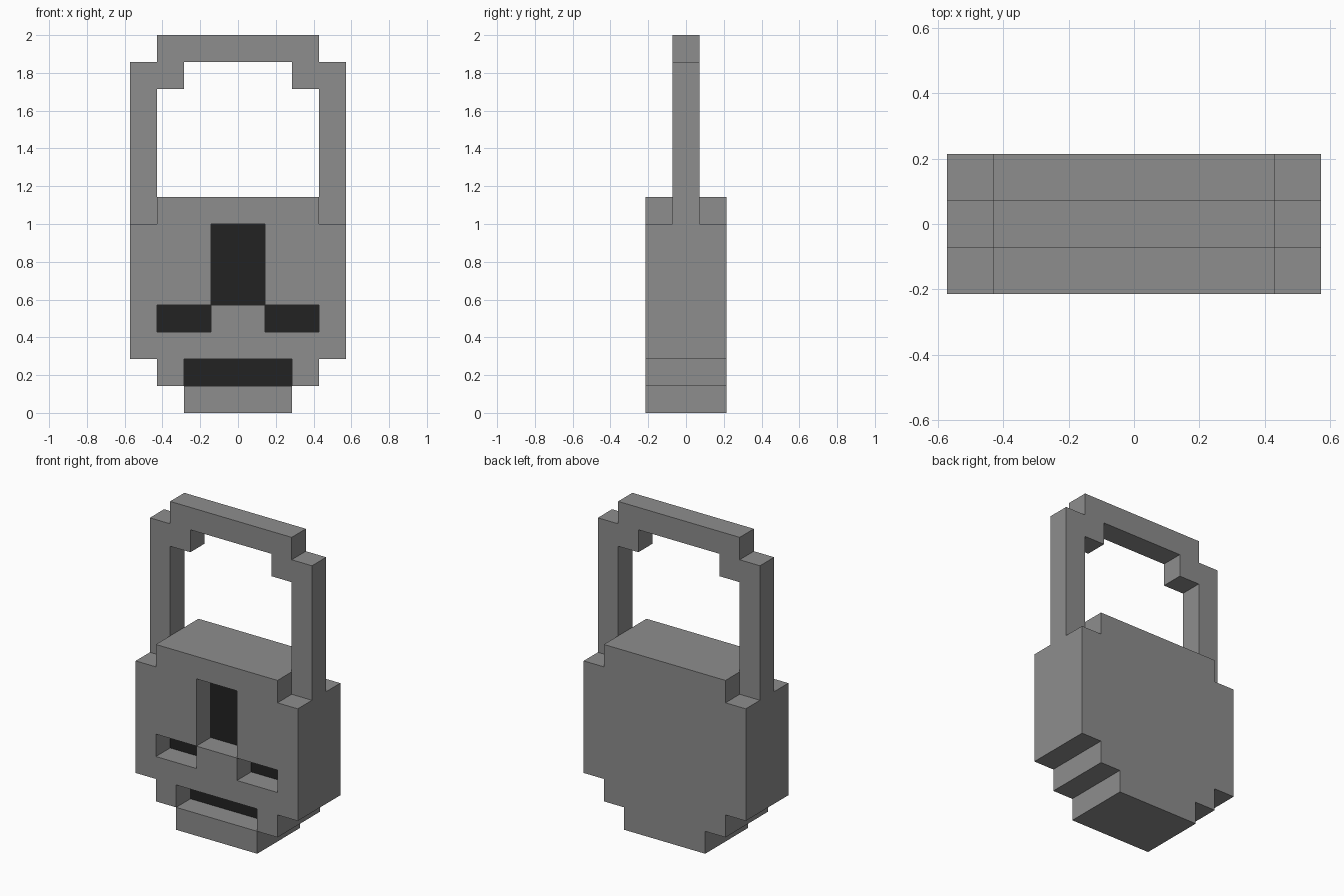
import bpy
import bmesh

if "Cube" in bpy.data.objects:
    bpy.data.objects.remove(bpy.data.objects["Cube"], do_unlink=True)

U = 1 / 7  # size of one block


def make_material(name, value):
    mat = bpy.data.materials.new(name)
    mat.use_nodes = True
    colour = (value, value, value, 1)
    mat.diffuse_color = colour
    bsdf = mat.node_tree.nodes["Principled BSDF"]
    bsdf.inputs["Base Color"].default_value = colour
    bsdf.inputs["Roughness"].default_value = 0.8
    return mat


GREY = make_material("metal_grey", 0.27)
BLACK = make_material("recess_black", 0.016)


def block_relief(name, rows, base, front, back, recess=0.0):
    """Closed shell from rows of blocks (top row first): # full, o recessed with a black floor."""
    cells = {}
    for r, row in enumerate(rows):
        for c, mark in enumerate(row):
            if mark != ".":
                cells[c - len(row) // 2, base + len(rows) - 1 - r] = mark
    depth = {k: front + (recess if m == "o" else 0) for k, m in cells.items()}

    bm = bmesh.new()
    verts = {}

    def face(points, material=0):
        for p in points:
            if p not in verts:
                verts[p] = bm.verts.new([v * U for v in p])
        bm.faces.new([verts[p] for p in points]).material_index = material

    for (x, z), f in depth.items():
        ring = [(x, z), (x + 1, z), (x + 1, z + 1), (x, z + 1)]
        face([(a, f, b) for a, b in ring], int(cells[x, z] == "o"))
        face([(a, back, b) for a, b in reversed(ring)])
        # walls down to any deeper or empty neighbour
        for i, (dx, dz) in enumerate([(0, -1), (1, 0), (0, 1), (-1, 0)]):
            (a, b), (c, d) = ring[i], ring[(i + 1) % 4]
            other = depth.get((x + dx, z + dz), back)
            if other > f:
                face([(c, f, d), (a, f, b), (a, other, b), (c, other, d)])

    bmesh.ops.recalc_face_normals(bm, faces=bm.faces) if recess == 0 else None
    mesh = bpy.data.meshes.new(name)
    bm.to_mesh(mesh)
    bm.free()
    mesh.materials.append(GREY)
    if recess:
        mesh.materials.append(BLACK)
    obj = bpy.data.objects.new(name, mesh)
    bpy.context.collection.objects.link(obj)
    return obj


# Thick body with sunken openings on the front
block_relief("body", [
    ".######.",
    "###oo###",
    "###oo###",
    "###oo###",
    "#oo##oo#",
    "########",
    ".#oooo#.",
    "..####..",
], base=0, front=-1.5, back=1.5, recess=1)

# Thin stepped shackle standing on the body shoulders
block_relief("shackle", [
    ".######.",
    "##....##",
] + ["#......#"] * 5, base=7, front=-0.5, back=0.5)
